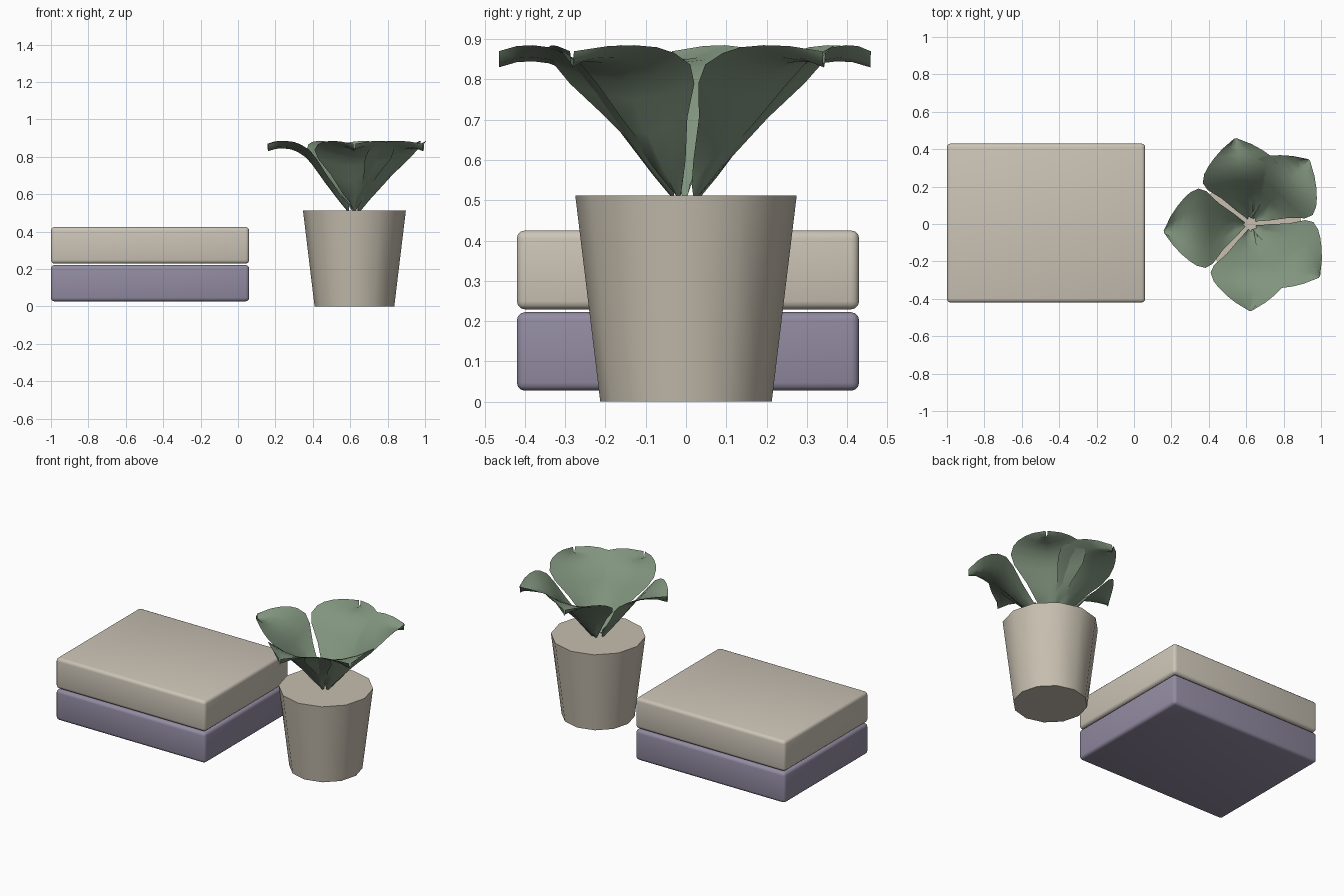
import bpy, bmesh, math
from mathutils import Matrix, Vector

if "Cube" in bpy.data.objects:
    bpy.data.objects.remove(bpy.data.objects["Cube"])


def material(name, color):
    m = bpy.data.materials.new(name)
    m.diffuse_color = (*color, 1)
    m.use_nodes = True
    m.node_tree.nodes["Principled BSDF"].inputs["Base Color"].default_value = m.diffuse_color
    return m


BEIGE = material("beige", (0.60, 0.55, 0.47))
PURPLE = material("purple", (0.29, 0.26, 0.36))
CLAY = material("clay", (0.57, 0.52, 0.43))
GREEN = material("green", (0.22, 0.30, 0.21))


def finish(obj, mat, angle):
    obj.data.materials.append(mat)
    bpy.ops.object.select_all(action='DESELECT')
    obj.select_set(True)
    bpy.context.view_layer.objects.active = obj
    bpy.ops.object.shade_smooth_by_angle(angle=math.radians(angle))


# Two stacked books: rounded slabs
def book(name, z0, z1, mat):
    bpy.ops.mesh.primitive_cube_add(size=1, location=(-0.47, 0.005, (z0 + z1) / 2))
    o = bpy.context.object
    o.name = name
    o.scale = (1.06, 0.85, z1 - z0)
    bpy.ops.object.transform_apply(location=False, rotation=False, scale=True)
    b = o.modifiers.new("rounded_edges", 'BEVEL')
    b.width = 0.02
    b.segments = 3
    bpy.ops.object.modifier_apply(modifier=b.name)
    finish(o, mat, 40)


book("lower_book", 0.027, 0.222, PURPLE)
book("upper_book", 0.229, 0.425, BEIGE)

# Tapered twelve-sided pot
PX = 0.6225
bpy.ops.mesh.primitive_cone_add(vertices=12, radius1=0.213, radius2=0.275,
                                depth=0.512, location=(PX, 0, 0.256))
pot = bpy.context.object
pot.name = "pot"
finish(pot, CLAY, 40)

# Leaf stations: distance from the centre, midrib height, half width
STATIONS = [(0.03, 0.50, 0.012), (0.08, 0.56, 0.06), (0.16, 0.665, 0.127),
            (0.22, 0.75, 0.195), (0.26, 0.797, 0.213), (0.305, 0.826, 0.197),
            (0.34, 0.84, 0.17), (0.38, 0.845, 0.13), (0.42, 0.843, 0.08),
            (0.465, 0.83, 0.006)]
CUP = 0.04


# Each leaf is a cupped sheet, turned by the golden angle
def leaf(name, degrees):
    bm = bmesh.new()
    rows = []
    for r, z, w in STATIONS:
        rows.append([bm.verts.new((r, w * u, z + CUP * u * u))
                     for u in (-1, -0.5, 0, 0.5, 1)])
    for a, b in zip(rows, rows[1:]):
        for i in range(4):
            bm.faces.new((a[i], b[i], b[i + 1], a[i + 1]))
    turn = Matrix.Translation(Vector((PX, 0, 0))) @ Matrix.Rotation(math.radians(degrees), 4, 'Z')
    bm.transform(turn)
    me = bpy.data.meshes.new(name)
    bm.to_mesh(me)
    bm.free()
    o = bpy.data.objects.new(name, me)
    bpy.context.collection.objects.link(o)
    finish(o, GREEN, 60)


for k in range(5):
    leaf(f"leaf_{k + 1}", 270 + k * 137.5)
